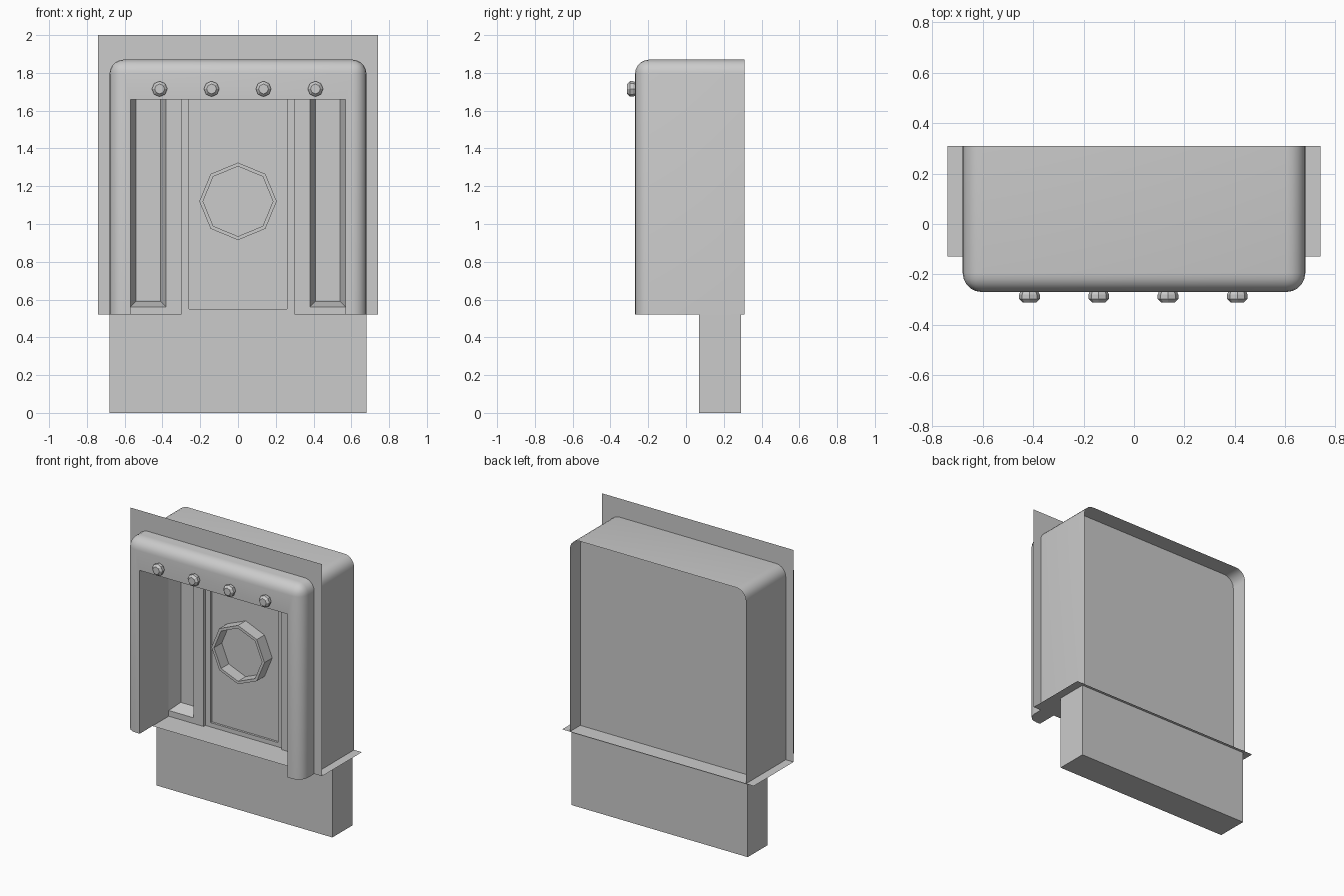
import bpy, bmesh, math
from mathutils import Vector

if "Cube" in bpy.data.objects:
    bpy.data.objects.remove(bpy.data.objects["Cube"])


def add_object(name, bm):
    bmesh.ops.recalc_face_normals(bm, faces=bm.faces)
    me = bpy.data.meshes.new(name)
    bm.to_mesh(me)
    bm.free()
    ob = bpy.data.objects.new(name, me)
    bpy.context.collection.objects.link(ob)
    return ob


def box_bm(x0, x1, y0, y1, z0, z1):
    bm = bmesh.new()
    bmesh.ops.create_cube(bm, size=1)
    for v in bm.verts:
        v.co = Vector((x1 if v.co.x > 0 else x0,
                       y1 if v.co.y > 0 else y0,
                       z1 if v.co.z > 0 else z0))
    return bm


def box(name, *dims):
    return add_object(name, box_bm(*dims))


def quads(name, faces):
    bm = bmesh.new()
    for f in faces:
        bm.faces.new([bm.verts.new(p) for p in f])
    bmesh.ops.remove_doubles(bm, verts=bm.verts, dist=1e-4)
    return add_object(name, bm)


def lathe(name, cx, cz, profile, sides=8, cap=False):
    """Turn (radius, y) points about a front-to-back axis."""
    bm = bmesh.new()
    rings = []
    for r, y in profile:
        rings.append([bm.verts.new((cx + r * math.sin(2 * math.pi * i / sides), y,
                                    cz + r * math.cos(2 * math.pi * i / sides)))
                      for i in range(sides)])
    for a, b in zip(rings, rings[1:]):
        for i in range(sides):
            j = (i + 1) % sides
            bm.faces.new((a[i], a[j], b[j], b[i]))
    if cap:
        bm.faces.new(rings[-1])
    return add_object(name, bm)


W, BOT, TOP, FRONT, BACK = 0.68, 0.52, 1.87, -0.27, 0.31
OPEN_X, OPEN_Z, DEEP = 0.57, 1.66, 0.14

# Rounded housing: soft front rim and top corners
bm = box_bm(-W, W, FRONT, BACK, BOT, TOP)
soft = []
for e in bm.edges:
    m = (e.verts[0].co + e.verts[1].co) / 2
    front_rim = abs(m.y - FRONT) < 1e-4 and m.z > BOT + 0.01
    top_corner = abs(m.z - TOP) < 1e-4 and abs(m.x) > 0.6
    if front_rim or top_corner:
        soft.append(e)
bmesh.ops.bevel(bm, geom=soft, offset=0.075, segments=5, profile=0.5, affect='EDGES')
housing = add_object("housing", bm)

# Front opening cut into the housing
cutter = box("opening_cutter", -OPEN_X, OPEN_X, -0.5, DEEP, 0.3, OPEN_Z)
cutter.hide_render = True
mod = housing.modifiers.new("opening", 'BOOLEAN')
mod.object = cutter
mod.operation = 'DIFFERENCE'
mod.solver = 'EXACT'
bpy.context.view_layer.objects.active = housing
housing.select_set(True)
bpy.ops.object.modifier_apply(modifier="opening")
bpy.data.objects.remove(cutter)

# Open back of the housing
bm = bmesh.new()
bm.from_mesh(housing.data)
bmesh.ops.delete(bm, geom=[f for f in bm.faces if f.calc_center_median().y > BACK - 0.001],
                 context='FACES')
bm.to_mesh(housing.data)
bm.free()
bpy.ops.object.shade_smooth_by_angle(angle=math.radians(35))

# Recessed back panel with rounded upper corners
bm = box_bm(-0.677, 0.677, 0.15, 0.195, BOT, 1.867)
corners = [e for e in bm.edges
           if all(v.co.z > 1.8 and abs(v.co.x) > 0.6 for v in e.verts)
           and abs(e.verts[0].co.y - e.verts[1].co.y) > 0.01]
bmesh.ops.bevel(bm, geom=corners, offset=0.075, segments=5, profile=0.5, affect='EDGES')
add_object("back_panel", bm)

# Lower base
box("base", -W, W, 0.07, 0.29, 0, BOT)

# Thin wall flange around the housing and the sill below it
FY, FX = -0.13, 0.74
strips = [(-FX, -OPEN_X, BOT, 2), (OPEN_X, FX, BOT, 2), (-OPEN_X, OPEN_X, OPEN_Z, 2)]
quads("wall_flange", [[(a, FY, c), (b, FY, c), (b, FY, d), (a, FY, d)]
                      for a, b, c, d in strips])
quads("sill", [[(-FX, FY, BOT), (FX, FY, BOT), (FX, BACK, BOT), (-FX, BACK, BOT)]])

# Side blocks with tapered vertical channels
Y = 0.05
for s, label in ((-1, "left"), (1, "right")):
    faces = [
        [(.30, Y, BOT), (.38, Y, BOT), (.38, Y, OPEN_Z), (.30, Y, OPEN_Z)],
        [(.38, Y, BOT), (.57, Y, BOT), (.57, Y, .56), (.38, Y, .56)],
        [(.38, Y, .56), (.41, DEEP, .59), (.41, DEEP, OPEN_Z), (.38, Y, OPEN_Z)],
        [(.57, Y, .56), (.54, DEEP, .59), (.54, DEEP, OPEN_Z), (.57, Y, OPEN_Z)],
        [(.38, Y, .56), (.57, Y, .56), (.54, DEEP, .59), (.41, DEEP, .59)],
        [(.30, Y, BOT), (.30, .07, BOT), (.30, .07, OPEN_Z), (.30, Y, OPEN_Z)],
    ]
    quads(label + "_channel", [[(s * x, y, z) for x, y, z in f] for f in faces])
    # Centre frame rails
    xs = sorted((s * .26, s * .30))
    box(label + "_frame_rail", xs[0], xs[1], 0.07, DEEP, BOT, OPEN_Z)

# Centre frame bottom and inset door
box("bottom_frame_rail", -.26, .26, 0.07, DEEP, BOT, .55)
box("inset_door", -.26, .26, 0.085, DEEP, .55, OPEN_Z)

# Octagonal ring on the door
lathe("octagon_ring", 0, 1.12, [(.205, .09), (.205, 0), (.185, 0), (.185, .09)])

# Row of bolts above the opening
for i, x in enumerate((-.415, -.14, .135, .41)):
    lathe(f"bolt_{i + 1}", x, 1.715,
          [(.034, -.265), (.041, -.28), (.041, -.297), (.026, -.312)], cap=True)
